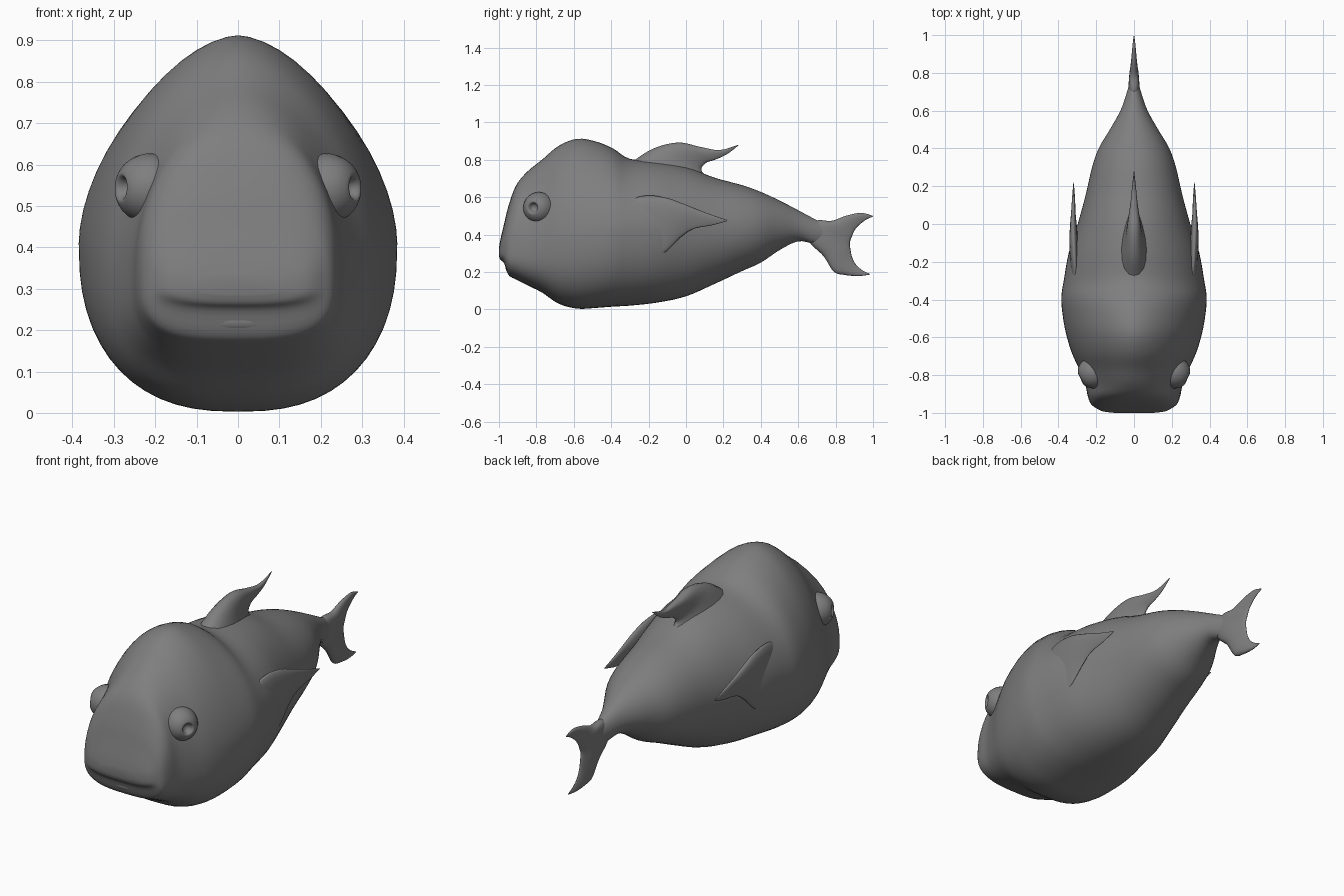
import bpy, bmesh, math
from mathutils import Vector

skin = bpy.data.materials.new("grey_skin")
skin.diffuse_color = (0.21, 0.21, 0.21, 1)


def smooth_rows(rows, steps):
    """Catmull-Rom interpolation through rows of numbers."""
    out = []
    for i in range(len(rows) - 1):
        a, b, c, d = (rows[max(i - 1, 0)], rows[i], rows[i + 1],
                      rows[min(i + 2, len(rows) - 1)])
        for k in range(steps):
            t = k / steps
            out.append([0.5 * (2 * q + (r - p) * t + (2 * p - 5 * q + 4 * r - s) * t * t
                               + (3 * q - p - 3 * r + s) * t ** 3)
                        for p, q, r, s in zip(a, b, c, d)])
    return out + [list(rows[-1])]


def loft(name, rings):
    """Skin a list of equal-sized rings, capped at both ends."""
    bm = bmesh.new()
    vr = [[bm.verts.new(p) for p in ring] for ring in rings]
    n = len(vr[0])
    for r0, r1 in zip(vr, vr[1:]):
        for j in range(n):
            k = (j + 1) % n
            bm.faces.new((r0[j], r0[k], r1[k], r1[j]))
    bm.faces.new(vr[0])
    bm.faces.new(vr[-1])
    bmesh.ops.recalc_face_normals(bm, faces=bm.faces)
    for f in bm.faces:
        f.smooth = True
    mesh = bpy.data.meshes.new(name)
    bm.to_mesh(mesh)
    bm.free()
    mesh.materials.append(skin)
    ob = bpy.data.objects.new(name, mesh)
    bpy.context.collection.objects.link(ob)
    return ob


def body_ring(row, n=56):
    """Cross-section with separate roundness above and below the widest line."""
    y, zb, zt, w, zm, pt, pb = row
    ring = []
    for j in range(n):
        a = 2 * math.pi * j / n
        c, s = math.cos(a), math.sin(a)
        p, h = (pt, zt - zm) if s >= 0 else (pb, zm - zb)
        ring.append((math.copysign(abs(c) ** (2 / p), c) * w, y,
                     zm + math.copysign(abs(s) ** (2 / p), s) * h))
    return ring


def fin(name, rows, side=1, n=20):
    """Rows: leading xyz, trailing xyz, half thickness along x."""
    rings = []
    for r in smooth_rows(rows, 6):
        lead, trail, th = Vector(r[:3]), Vector(r[3:6]), max(r[6], 0.0005)
        ring = []
        for j in range(n):
            a = 2 * math.pi * j / n
            u = (1 - math.cos(a)) / 2
            p = lead.lerp(trail, u)
            p.x += th * math.sin(a) * (1.25 - 0.7 * u)
            p.x *= side
            ring.append(p)
        rings.append(ring)
    return loft(name, rings)


# Body: y, bottom, top, half width, widest height, roundness above, below
stations = [
    (-1.0, .285, .33, .10, .305, 2.6, 2.6),
    (-.992, .265, .375, .165, .31, 2.6, 2.8),
    (-.972, .245, .46, .205, .31, 2.6, 3.0),
    (-.95, .185, .55, .23, .31, 2.5, 3.0),
    (-.91, .16, .66, .245, .32, 2.3, 3.0),
    (-.85, .13, .735, .258, .32, 2.0, 2.9),
    (-.77, .09, .80, .29, .33, 1.85, 2.8),
    (-.68, .03, .875, .33, .36, 1.75, 2.6),
    (-.58, .004, .912, .36, .38, 1.7, 2.5),
    (-.48, .008, .897, .378, .40, 1.7, 2.5),
    (-.39, .015, .86, .385, .41, 1.75, 2.4),
    (-.30, .02, .805, .372, .42, 1.8, 2.3),
    (-.15, .037, .79, .345, .42, 1.85, 2.2),
    (0, .07, .762, .298, .42, 1.9, 2.1),
    (.15, .135, .705, .257, .42, 2, 2),
    (.30, .205, .664, .222, .43, 2, 2),
    (.40, .25, .628, .187, .44, 2, 2),
    (.50, .317, .582, .128, .45, 2, 2),
    (.60, .364, .53, .072, .44, 2, 2),
    (.69, .35, .482, .04, .42, 2, 2),
    (.78, .35, .44, .015, .40, 2, 2),
]
loft("body", [body_ring(r) for r in smooth_rows(stations, 4)])

# Lower lip tucked under the mouth line
lip = []
for i in range(25):
    t = -1 + 2 * i / 24
    k = max(math.sqrt(1 - t * t), 0.02)
    lip.append([(.165 * t, -.935 + .012 * t * t + .03 * k * math.cos(a),
                 .222 + .03 * k * math.sin(a))
                for a in (2 * math.pi * j / 16 for j in range(16))])
loft("lower_lip", lip)

# Dorsal fin with a broad base sweeping to a thin tip
fin("dorsal_fin", [
    (0, -.36, .74, 0, .24, .62, .10),
    (0, -.28, .795, 0, .125, .70, .075),
    (0, -.17, .862, 0, .082, .745, .05),
    (0, -.04, .892, 0, .105, .782, .034),
    (0, .08, .868, 0, .155, .80, .02),
    (0, .18, .852, 0, .22, .83, .011),
    (0, .28, .88, 0, .282, .878, .001),
])

# Forked tail fin, from lower tip to upper tip
fin("tail_fin", [
    (0, .98, .185, 0, .982, .19, .001),
    (0, .92, .178, 0, .945, .208, .008),
    (0, .85, .184, 0, .91, .238, .014),
    (0, .79, .202, 0, .888, .28, .02),
    (0, .735, .285, 0, .878, .33, .026),
    (0, .66, .36, 0, .876, .355, .03),
    (0, .64, .44, 0, .88, .372, .03),
    (0, .70, .476, 0, .887, .39, .027),
    (0, .78, .474, 0, .903, .425, .02),
    (0, .86, .502, 0, .93, .455, .014),
    (0, .94, .516, 0, .967, .482, .008),
    (0, .998, .50, 0, 1.0, .496, .001),
])

for side, label in ((1, "right"), (-1, "left")):
    # Pectoral fin swept back along the flank
    fin(label + "_pectoral_fin", [
        (.30, -.42, .54, .32, -.42, .27, .012),
        (.312, -.24, .605, .325, -.24, .25, .022),
        (.318, -.12, .60, .322, -.12, .30, .024),
        (.322, -.02, .567, .318, -.03, .385, .02),
        (.322, .06, .535, .32, .04, .43, .013),
        (.32, .14, .505, .32, .14, .45, .008),
        (.32, .22, .478, .32, .22, .472, .001),
    ], side)

    # Bulging eye with a dimpled pupil
    axis = Vector((.9 * side, -.43, .03)).normalized()
    rot = axis.to_track_quat('Z', 'Y')
    centre = Vector((.212 * side, -.785, .542))
    profile = [(.05, -.065), (.078, -.03), (.085, 0), (.08, .03), (.062, .06),
               (.038, .077), (.027, .074), (.017, .056), (.001, .05)]
    loft(label + "_eye", [
        [centre + rot @ Vector((r * math.cos(a), r * math.sin(a), h))
         for a in (2 * math.pi * j / 28 for j in range(28))]
        for r, h in smooth_rows(profile, 3)])
